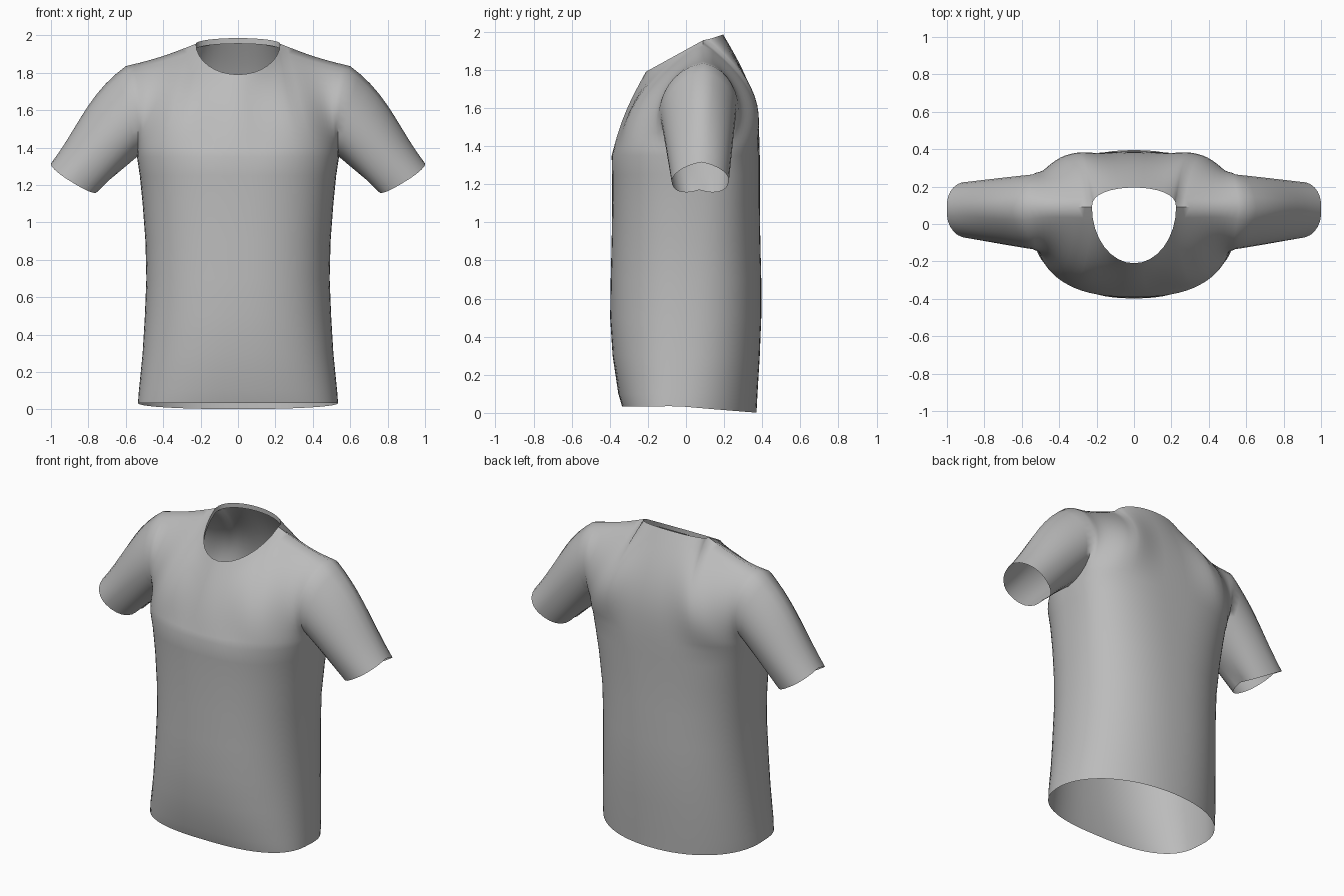
import bpy, bmesh
from math import sin, cos, pi
from mathutils import Vector

cube = bpy.data.objects.get("Cube")
if cube:
    bpy.data.objects.remove(cube)

COLS, ROWS, NECK = 18, 14, 8 / 18   # columns per quarter, rows, share of columns on the neckline

# Torso levels: height, half width, front y, back y, side seam y, front and back roundness
LEVELS = [(0.02, 0.535, -0.335, 0.37, -0.03, 0.76, 0.95),
          (0.1, 0.53, -0.355, 0.375, -0.02, 0.78, 0.93),
          (0.3, 0.51, -0.385, 0.387, 0, 0.83, 0.9),
          (0.5, 0.498, -0.398, 0.395, 0.01, 0.86, 0.88),
          (0.7, 0.49, -0.395, 0.395, 0.02, 0.86, 0.86),
          (0.9, 0.495, -0.39, 0.39, 0.03, 0.85, 0.85),
          (1.1, 0.51, -0.387, 0.387, 0.04, 0.83, 0.8),
          (1.25, 0.525, -0.388, 0.387, 0.05, 0.8, 0.75),
          (1.35, 0.54, -0.39, 0.387, 0.05, 0.78, 0.72)]

fabric = bpy.data.materials.new("grey fabric")
fabric.use_nodes = True
GREY = (0.5, 0.5, 0.5, 1)
fabric.diffuse_color = GREY
fabric.node_tree.nodes["Principled BSDF"].inputs["Base Color"].default_value = GREY


def add_grid(bm, rows):
    verts = [[bm.verts.new(p) for p in row] for row in rows]
    for a, b in zip(verts, verts[1:]):
        for i in range(len(a) - 1):
            bm.faces.new((a[i], a[i + 1], b[i + 1], b[i]))


def finish(bm, name):
    bmesh.ops.remove_doubles(bm, verts=bm.verts, dist=0.0005)
    bmesh.ops.recalc_face_normals(bm, faces=bm.faces)
    mesh = bpy.data.meshes.new(name)
    bm.to_mesh(mesh)
    bm.free()
    mesh.materials.append(fabric)
    obj = bpy.data.objects.new(name, mesh)
    bpy.context.collection.objects.link(obj)
    bpy.ops.object.select_all(action='DESELECT')
    obj.select_set(True)
    bpy.context.view_layer.objects.active = obj
    bpy.ops.object.shade_smooth_by_angle(angle=pi / 3)


# s runs from the centre line (0) to the side seam (1); back is True or False
def torso_point(level, s, back):
    z, w, front_y, back_y, side_y, front_power, back_power = level
    a = s * pi / 2
    end, power = (back_y, back_power) if back else (front_y, front_power)
    y = side_y + (end - side_y) * max(cos(a), 0) ** power
    if level is LEVELS[0]:                      # hem dips at the back
        z = 0.018 - 0.045 * y + 0.015 * s * s
    return Vector((w * sin(a) ** power, y, z))


def neck_point(a, back):
    c = max(cos(a), 0)
    if back:
        return Vector((0.225 * sin(a), 0.09 + 0.105 * c ** 0.8, 1.955 + 0.03 * c))
    return Vector((0.225 * sin(a), 0.09 - 0.3 * c, 1.955 - 0.165 * c))


def top_point(s, back):
    if s <= NECK:
        return neck_point(s / NECK * pi / 2, back)
    t = (s - NECK) / (1 - NECK)
    p = neck_point(pi / 2, back).lerp(Vector((0.6, 0.09, 1.835)), t)
    p.z -= 0.01 * sin(pi * t)
    return p


# Smooth arc from neck centre to shoulder tip, so the neck corner fades out below
def yoke_point(s, back):
    start, corner, end = (top_point(k, back) for k in (0, NECK, 1))
    n = 1 - NECK
    middle = (corner - start * n * n - end * NECK * NECK) / (2 * n * NECK)
    return start * (1 - s) ** 2 + middle * 2 * s * (1 - s) + end * s * s


def armhole_point(v, back):
    p = torso_point(LEVELS[-1], 1, back).lerp(top_point(1, back), v)
    bulge = max(sin(pi * v), 0)
    p.y += (0.195 if back else -0.205) * bulge ** 0.75
    p.x -= 0.03 * bulge
    p.z += 0.245 * ((1 - cos(pi * v)) / 2 - v)
    return p


# Upper panel: chest line to neckline and shoulder, meeting the armhole
def panel_point(s, v, back):
    low, yoke = torso_point(LEVELS[-1], s, back), yoke_point(s, back)
    p = low.lerp(yoke, v) + (top_point(s, back) - yoke) * v * v
    side = torso_point(LEVELS[-1], 1, back).lerp(top_point(1, back), v)
    p += (armhole_point(v, back) - side) * s ** 2.5
    bulge = sin(pi * v) * (1 - s ** 2.5)
    swell = sin(pi * s) ** 2
    p.y += bulge * ((0.058 + 0.08 * swell) if back else -(0.02 + 0.09 * swell))
    return p


def cuff_point(v, back):
    p = Vector((0.755, 0.07, 1.17)).lerp(Vector((1.0, 0.08, 1.315)), (1 - cos(pi * v)) / 2)
    p.y += (0.15 if back else -0.15) * max(sin(pi * v), 0)
    p += Vector((0.015, 0, -0.025)) * sin(pi * v)
    if v < 0.5:                                 # lower corners hang a little
        p -= Vector((0.015, 0, 0.012)) * sin(2 * pi * v)
    return p


def sleeve_point(t, v, back):
    p = armhole_point(v, back).lerp(cuff_point(v, back), t)
    lift = sin(pi * t) * (1 - t) * v * v
    return p + Vector((0.035, 0, 0.045)) * lift


# Shirt: torso, upper panels and sleeves welded into one open shell
S = [i / COLS for i in range(COLS + 1)]
V = [i / ROWS for i in range(ROWS + 1)]
shirt, band = bmesh.new(), bmesh.new()
for mirror in (1, -1):
    flip = Vector((mirror, 1, 1))
    for back in (False, True):
        add_grid(shirt, [[torso_point(l, s, back) * flip for s in S] for l in LEVELS])
        add_grid(shirt, [[panel_point(s, v, back) * flip for s in S] for v in V])
        add_grid(shirt, [[sleeve_point(t / 9, v, back) * flip for v in V] for t in range(10)])
        # Neck band: narrow turned-in facing behind the neckline
        edge = [neck_point(i / 8 * pi / 2, back) * flip for i in range(9)]
        add_grid(band, [edge, [p - Vector((0, 0, 0.03)) for p in edge]])
finish(shirt, "shirt")
finish(band, "neck_band")
